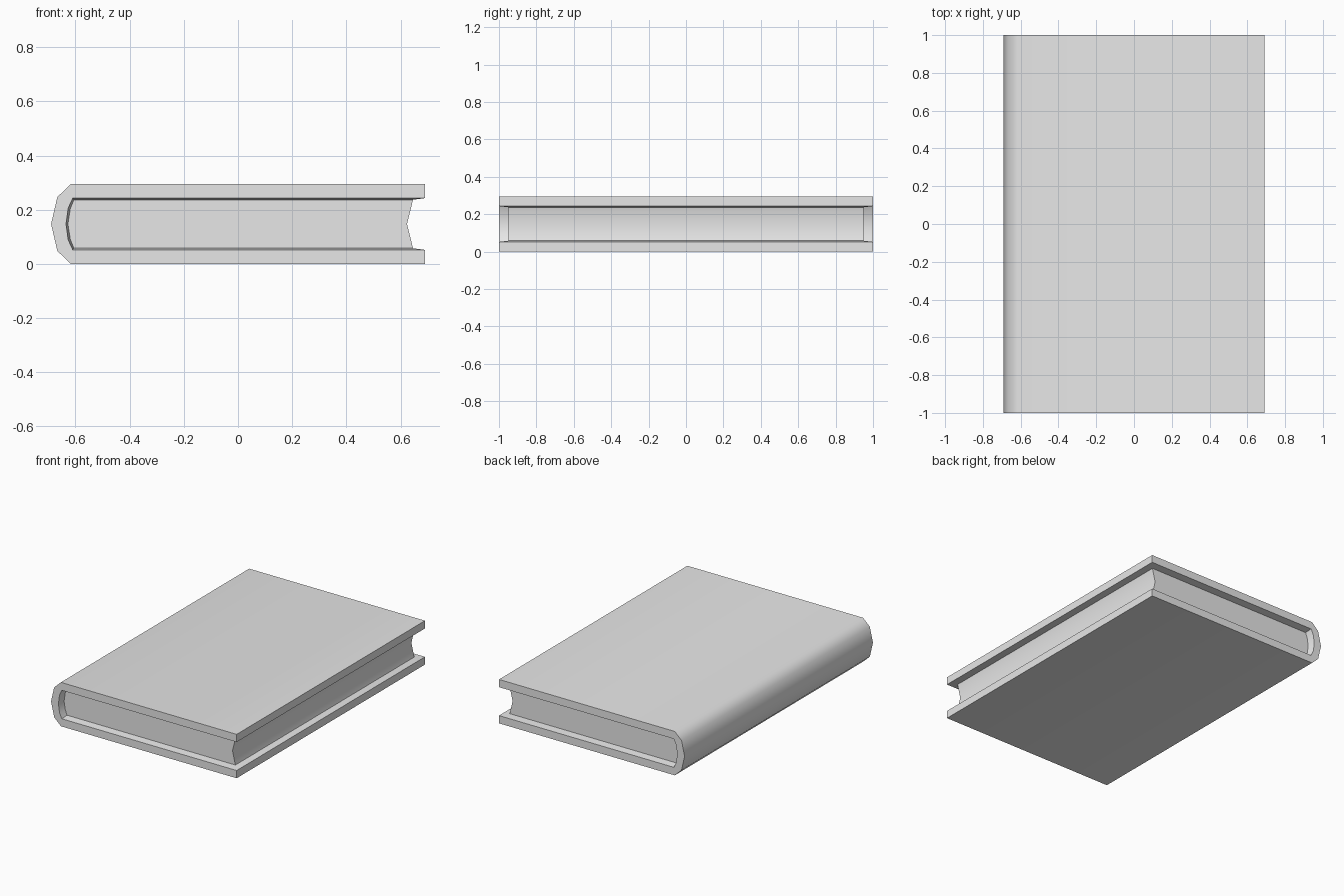
import bpy, bmesh, math

if "Cube" in bpy.data.objects:
    bpy.data.objects.remove(bpy.data.objects["Cube"], do_unlink=True)

HEIGHT = 0.295
LENGTH = 1.0        # half length of the cover along y
PAGE_LENGTH = 0.95  # half length of the page block

grey = bpy.data.materials.new("plain grey")
grey.use_nodes = True
COLOUR = (0.8, 0.8, 0.8, 1)
grey.diffuse_color = COLOUR
grey.node_tree.nodes["Principled BSDF"].inputs["Base Color"].default_value = COLOUR


def full_profile(upper):
    """Mirror an upper half profile, ending on the middle plane, to the lower half."""
    return upper + [(x, HEIGHT - z) for x, z in reversed(upper[:-1])]


def add_loop(bm, profile, y):
    return [bm.verts.new((x, y, z)) for x, z in profile]


def skin(bm, a, b):
    """Quads between two open loops."""
    for i in range(len(a) - 1):
        bm.faces.new((a[i], a[i + 1], b[i + 1], b[i]))


def finish(bm, name):
    bmesh.ops.recalc_face_normals(bm, faces=bm.faces)
    mesh = bpy.data.meshes.new(name)
    bm.to_mesh(mesh)
    bm.free()
    mesh.materials.append(grey)
    obj = bpy.data.objects.new(name, mesh)
    bpy.context.collection.objects.link(obj)
    bpy.ops.object.select_all(action="DESELECT")
    obj.select_set(True)
    bpy.context.view_layer.objects.active = obj
    bpy.ops.object.shade_smooth_by_angle(angle=math.radians(50))


# Profiles run from the fore edge round the spine
outer = full_profile([(0.69, HEIGHT), (-0.617, HEIGHT), (-0.667, 0.247), (-0.69, HEIGHT / 2)])
inner = full_profile([(0.69, 0.243), (-0.61, 0.243), (-0.627, 0.206), (-0.635, HEIGHT / 2)])
page = full_profile([(0.646, 0.237), (-0.606, 0.237), (-0.619, 0.204), (-0.628, HEIGHT / 2)])

# Cover: boards and rounded spine, with inner rims sloping down to the pages
bm = bmesh.new()
loops = [add_loop(bm, p, y) for p, y in (
    (page, -PAGE_LENGTH), (inner, -LENGTH), (outer, -LENGTH),
    (outer, LENGTH), (inner, LENGTH), (page, PAGE_LENGTH))]
for a, b in zip(loops, loops[1:]):
    skin(bm, a, b)
for end in (0, -1):
    p0, i0, o0, o1, i1, p1 = [loop[end] for loop in loops]
    bm.faces.new((i0, o0, o1, i1))
    bm.faces.new((p0, i0, i1, p1))
finish(bm, "cover")

# Pages: flat ends and a hollow fore edge
bm = bmesh.new()
hollow = [(0.624, HEIGHT / 2)]
front = add_loop(bm, page + hollow, -PAGE_LENGTH)
back = add_loop(bm, page + hollow, PAGE_LENGTH)
bm.faces.new(front)
bm.faces.new(back)
skin(bm, front[-2:] + front[:1], back[-2:] + back[:1])
finish(bm, "pages")
